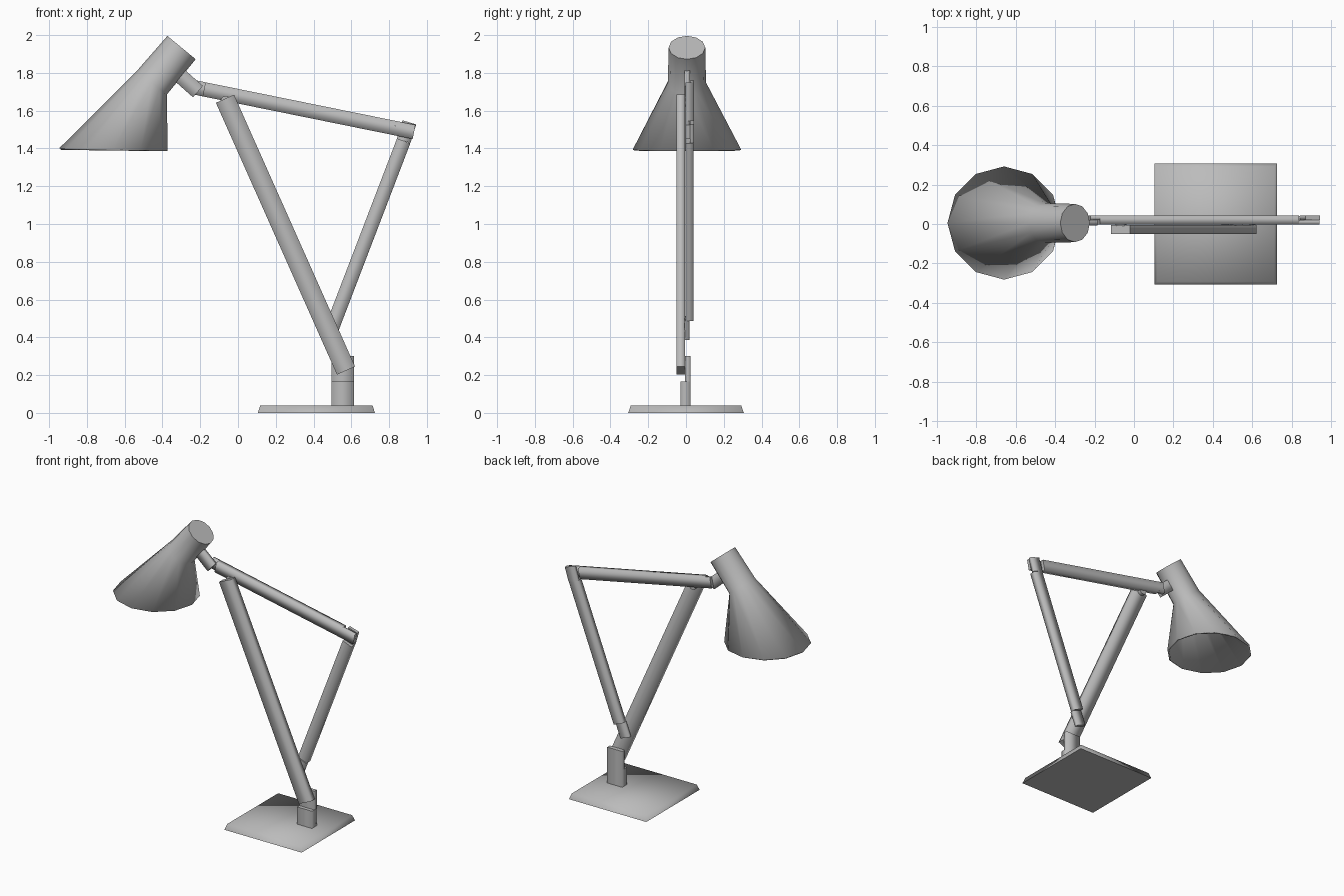
import bpy, bmesh, math
from mathutils import Vector

if "Cube" in bpy.data.objects:
    bpy.data.objects.remove(bpy.data.objects["Cube"], do_unlink=True)

GREY = (0.5, 0.5, 0.5, 1)
metal = bpy.data.materials.new("grey_metal")
metal.use_nodes = True
metal.diffuse_color = GREY
metal.node_tree.nodes["Principled BSDF"].inputs["Base Color"].default_value = GREY


def finish(name, bm, caps=()):
    """Smooth sides, crisp borders around the cap faces."""
    bmesh.ops.recalc_face_normals(bm, faces=bm.faces)
    for f in bm.faces:
        f.smooth = True
    for f in caps:
        for e in f.edges:
            e.smooth = False
    mesh = bpy.data.meshes.new(name)
    bm.to_mesh(mesh)
    bm.free()
    mesh.materials.append(metal)
    ob = bpy.data.objects.new(name, mesh)
    bpy.context.collection.objects.link(ob)
    return ob


def loft(name, rings, cap_start=True, cap_end=True):
    """Skin a list of equal-sized point rings."""
    bm = bmesh.new()
    loops = [[bm.verts.new(p) for p in ring] for ring in rings]
    n = len(loops[0])
    for a, b in zip(loops, loops[1:]):
        for i in range(n):
            j = (i + 1) % n
            bm.faces.new((a[i], a[j], b[j], b[i]))
    caps = []
    if cap_start:
        caps.append(bm.faces.new(loops[0]))
    if cap_end:
        caps.append(bm.faces.new(loops[-1]))
    return finish(name, bm, caps)


def bar(name, start, end, width, y0, y1):
    """Flat bar between two (x, z) points, spanning y0 to y1."""
    a, b = Vector((start[0], 0, start[1])), Vector((end[0], 0, end[1]))
    side = (b - a).normalized().cross(Vector((0, 1, 0))) * width / 2
    rings = [[p + side * s + Vector((0, y, 0))
              for s, y in ((-1, y0), (1, y0), (1, y1), (-1, y1))] for p in (a, b)]
    return loft(name, rings)


def rectangle(cx, half_x, half_y, z):
    return [(cx + sx * half_x, sy * half_y, z)
            for sx, sy in ((-1, -1), (1, -1), (1, 1), (-1, 1))]


def circle(x, z, radius, tilt, sides=12):
    """Ring whose +x side is dropped by the tilt angle."""
    u = Vector((math.cos(tilt), 0, -math.sin(tilt)))
    angles = [math.tau * i / sides for i in range(sides)]
    return [Vector((x, 0.005, z)) + radius * (u * math.cos(t) + Vector((0, math.sin(t), 0)))
            for t in angles]


# Base plate: sharp underside, softly shaded top
bm = bmesh.new()
low = [bm.verts.new(p) for p in rectangle(0.415, 0.31, 0.306, 0)]
top = [bm.verts.new(p) for p in rectangle(0.415, 0.297, 0.292, 0.04)]
bottom = bm.faces.new(low)
bm.faces.new(top)
for i in range(4):
    j = (i + 1) % 4
    bm.faces.new((low[i], low[j], top[j], top[i]))
finish("base_plate", bm, [bottom])

# Post with a thinner upper lug behind the main arm
bar("post", (0.555, 0.04), (0.555, 0.165), 0.12, -0.03, 0.025)
bar("post_lug", (0.555, 0.165), (0.555, 0.30), 0.12, -0.004, 0.025)

# Main arm and its upper pivot pin
bar("main_arm", (0.572, 0.224), (-0.069, 1.663), 0.105, -0.051, -0.004)
pin = [[(-0.065 + 0.028 * math.cos(math.tau * i / 12), y,
         1.65 + 0.028 * math.sin(math.tau * i / 12)) for i in range(12)]
       for y in (-0.01, 0.02)]
loft("pivot_pin", pin)

# Top beam with half-thickness tongues
bar("top_beam", (-0.18, 1.713), (0.83, 1.508), 0.076, -0.002, 0.043)
bar("top_beam_head_tongue", (-0.228, 1.723), (-0.18, 1.713), 0.076, 0.02, 0.043)
bar("top_beam_rear_tongue", (0.83, 1.508), (0.932, 1.487), 0.076, -0.002, 0.02)

# Rear arm with half-thickness tongues
bar("rear_arm", (0.517, 0.50), (0.877, 1.44), 0.075, -0.002, 0.041)
bar("rear_arm_upper_tongue", (0.877, 1.44), (0.907, 1.538), 0.076, 0.02, 0.043)
bar("rear_arm_lower_tongue", (0.479, 0.40), (0.517, 0.50), 0.075, -0.008, 0.018)

# Bracket joining the beam to the lamp head
bar("head_bracket", (-0.335, 1.81), (-0.212, 1.701), 0.08, -0.008, 0.02)

# Lamp head: tilted neck flaring to a level rim
TILT = math.radians(39.5)
shade = loft("lamp_shade", [
    circle(-0.299, 1.934, 0.097, TILT),
    circle(-0.455, 1.749, 0.101, TILT),
    circle(-0.659, 1.394, 0.287, math.radians(1.5)),
], cap_end=False)
wall = shade.modifiers.new("wall", 'SOLIDIFY')
wall.thickness = 0.012
wall.offset = -1
